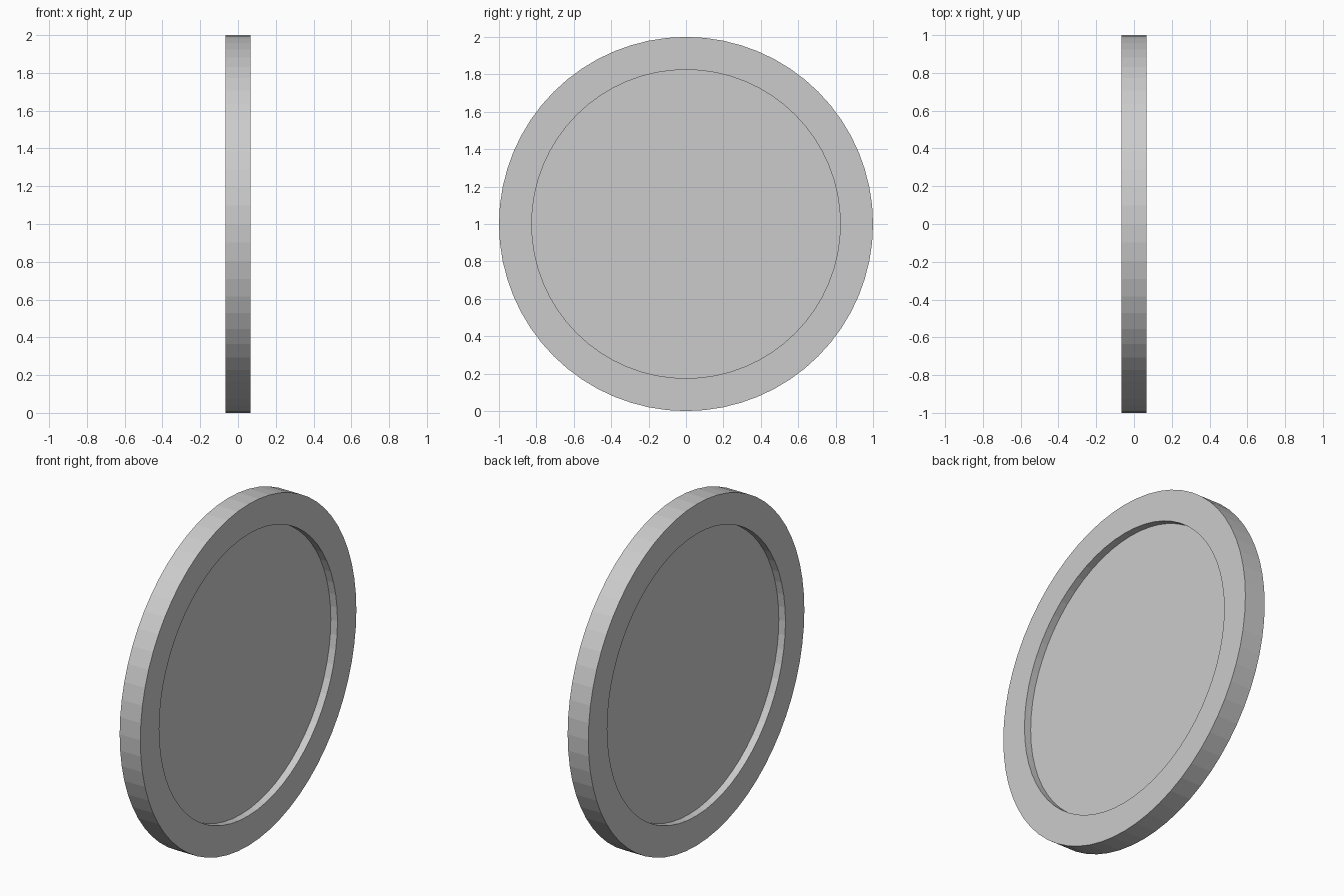
import bpy, bmesh
from math import sin, cos, pi

if "Cube" in bpy.data.objects:
    bpy.data.objects.remove(bpy.data.objects["Cube"])

SIDES = 64
RADIUS, INNER = 1.0, 0.825      # outer edge and recess radius
HALF, WEB = 0.067, 0.024        # half thickness at rim and at recessed face

# Cross-section as (x, radius), from one recessed face over the rim to the other
profile = [(-WEB, INNER), (-HALF, INNER), (-HALF, RADIUS),
           (HALF, RADIUS), (HALF, INNER), (WEB, INNER)]

# Disc with a raised rim on both faces, turned around the x axis
bm = bmesh.new()
rings = [[bm.verts.new((x, r * cos(2 * pi * i / SIDES), 1 + r * sin(2 * pi * i / SIDES)))
          for i in range(SIDES)] for x, r in profile]
for a, b in zip(rings, rings[1:]):
    for i in range(SIDES):
        j = (i + 1) % SIDES
        bm.faces.new((a[i], a[j], b[j], b[i]))

# Recessed faces
bm.faces.new(rings[0])
bm.faces.new(rings[-1])
bmesh.ops.recalc_face_normals(bm, faces=bm.faces)

mesh = bpy.data.meshes.new("rimmed_disc")
bm.to_mesh(mesh)
bm.free()
bpy.context.collection.objects.link(bpy.data.objects.new("rimmed_disc", mesh))
